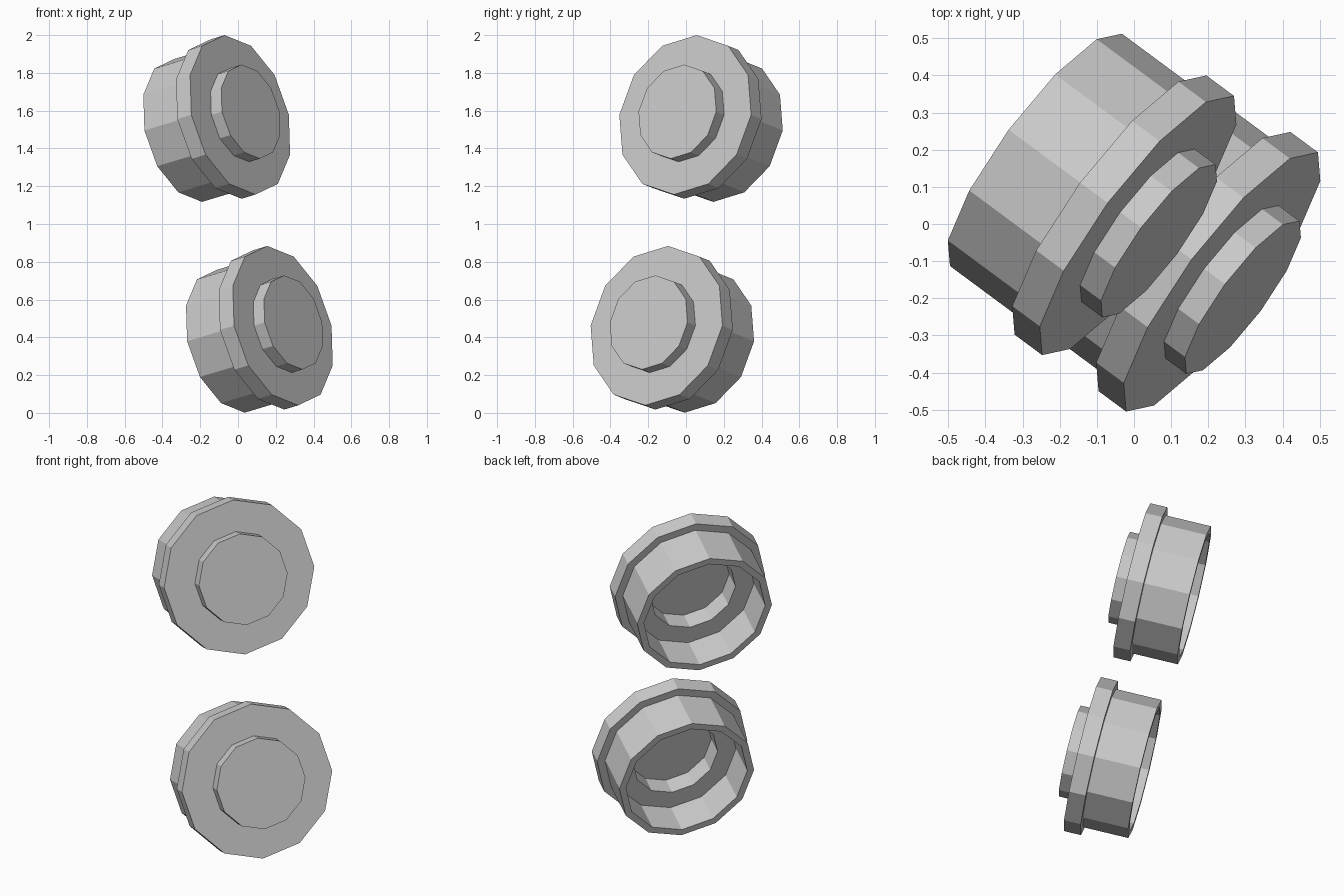
import bpy, bmesh
from math import cos, sin, pi
from mathutils import Vector, Matrix

if "Cube" in bpy.data.objects:
    bpy.data.objects.remove(bpy.data.objects["Cube"])

SIDES = 12

# (radius, distance along the axis); 0 is the front face of the flange
PROFILE = [
    (0.256, 0.072), (0.256, 0.0),        # raised front boss
    (0.434, 0.0), (0.434, -0.095),       # flange
    (0.389, -0.095), (0.389, -0.352),    # rear barrel and rim
    (0.350, -0.352), (0.350, -0.152),    # hollow bore
    (0.243, -0.152), (0.243, -0.042),    # inner recess
]

# Tilted axis: across, up and forward directions of each part
NZ = 0.235
K = (1 - NZ * NZ) ** 0.5
across = Vector((0.595, 0.804, 0)).normalized()
forward = Vector((across.y * K, -across.x * K, NZ))
up = forward.cross(across)


def turned_part(name, centre):
    bm = bmesh.new()
    rings = [[bm.verts.new((r * cos(2 * pi * i / SIDES), r * sin(2 * pi * i / SIDES), z))
              for i in range(SIDES)] for r, z in PROFILE]
    for a, b in zip(rings, rings[1:]):
        for i in range(SIDES):
            j = (i + 1) % SIDES
            bm.faces.new((a[i], a[j], b[j], b[i]))
    # front face and recess floor
    bm.faces.new(rings[0])
    bm.faces.new(rings[-1])
    bmesh.ops.recalc_face_normals(bm, faces=bm.faces)
    mesh = bpy.data.meshes.new(name)
    rot = Matrix((across, up, forward)).transposed().to_4x4()
    bm.transform(Matrix.Translation(centre) @ rot)
    bm.to_mesh(mesh)
    bm.free()
    obj = bpy.data.objects.new(name, mesh)
    bpy.context.collection.objects.link(obj)
    return obj


# Two identical stepped caps, one above the other
turned_part("upper_cap", (0.011, -0.004, 1.578))
turned_part("lower_cap", (0.237, -0.156, 0.462))
